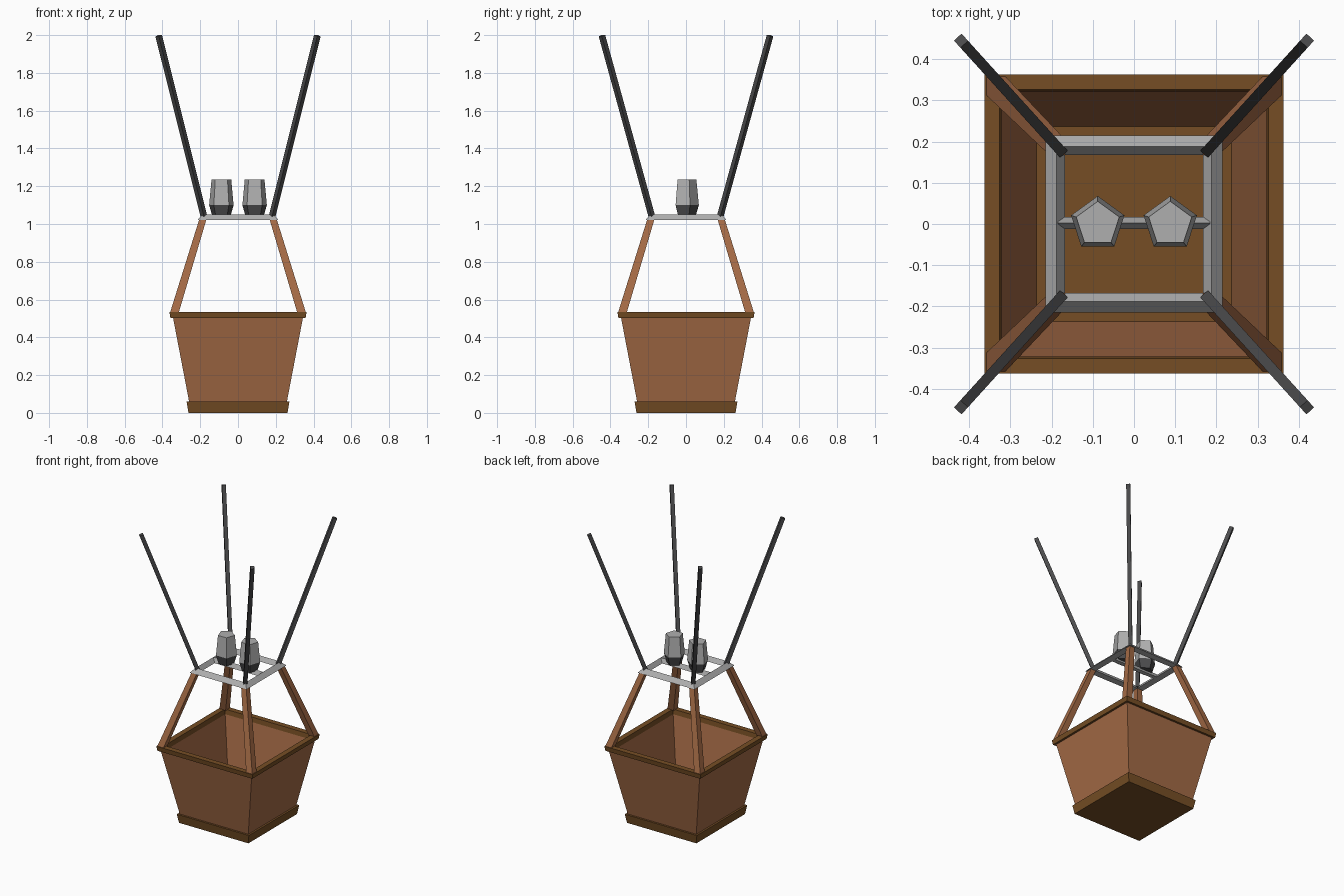
import bpy, bmesh, math
from mathutils import Vector

if "Cube" in bpy.data.objects:
    bpy.data.objects.remove(bpy.data.objects["Cube"])


def material(name, rgb):
    m = bpy.data.materials.new(name)
    m.diffuse_color = (*rgb, 1)
    m.use_nodes = True
    m.node_tree.nodes["Principled BSDF"].inputs["Base Color"].default_value = m.diffuse_color
    return m


WICKER = material("wicker brown", (0.37, 0.145, 0.06))
TRIM = material("dark trim brown", (0.18, 0.076, 0.018))
METAL = material("light metal", (0.43, 0.43, 0.43))
DARK = material("dark grey", (0.07, 0.07, 0.072))


def loft(name, rings, mats, closed=False):
    """Skin a list of point rings; cap the ends, or close the loop."""
    bm = bmesh.new()
    vs = [[bm.verts.new(p) for p in r] for r in rings]
    n = len(rings[0])
    for i in range(len(vs) if closed else len(vs) - 1):
        a, b = vs[i], vs[(i + 1) % len(vs)]
        for j in range(n):
            k = (j + 1) % n
            f = bm.faces.new((a[j], a[k], b[k], b[j]))
            f.material_index = min(i, len(mats) - 1)
    if not closed:
        bm.faces.new(vs[0][::-1])
        f = bm.faces.new(vs[-1])
        f.material_index = len(mats) - 1
    bmesh.ops.recalc_face_normals(bm, faces=bm.faces)
    me = bpy.data.meshes.new(name)
    bm.to_mesh(me)
    bm.free()
    for m in mats:
        me.materials.append(m)
    ob = bpy.data.objects.new(name, me)
    bpy.context.collection.objects.link(ob)
    return ob


def square(h, z, cx=0, cy=0):
    return [(cx + sx * h, cy + sy * h, z)
            for sx, sy in ((-1, -1), (1, -1), (1, 1), (-1, 1))]


def square_frame(name, profile, mat):
    """Sweep a (half width, z) profile around a square."""
    return loft(name, [square(h, z) for h, z in profile], [mat], closed=True)


# Basket: floor slab, flared walls, rim
loft("basket_base", [square(0.262, 0), square(0.272, 0.06)], [TRIM])
square_frame("basket_walls", [(0.257, 0.05), (0.345, 0.51), (0.325, 0.51), (0.235, 0.05)], WICKER)
square_frame("basket_rim", [(0.358, 0.503), (0.363, 0.535), (0.326, 0.535), (0.322, 0.503)], TRIM)

# Burner frame with triangular section, and cross bar
square_frame("burner_frame", [(0.215, 1.02), (0.188, 1.05), (0.168, 1.02)], METAL)
loft("burner_cross_bar", [[(x, -0.012, 1.02), (x, 0.017, 1.02), (x, 0.003, 1.05)]
                          for x in (-0.185, 0.185)], [METAL])

# Corner posts and ropes
for sx in (-1, 1):
    for sy in (-1, 1):
        tag = ("left" if sx < 0 else "right") + ("_front" if sy < 0 else "_back")
        loft("post_" + tag, [square(0.023, 0.53, sx * 0.337, sy * 0.337),
                             square(0.019, 1.025, sx * 0.186, sy * 0.186)], [WICKER])
        a = Vector((sx * 0.178, sy * 0.178, 1.03))
        b = Vector((sx * 0.42, sy * 0.445, 1.997))
        q = (b - a).to_track_quat('Z', 'Y')
        loft("rope_" + tag, [[p + q @ Vector(c) for c in square(0.0125, 0)]
                             for p in (a, b)], [DARK])

# Five-sided burners with dark lower parts
for sx, side in ((-1, "left"), (1, "right")):
    rings = [[(sx * 0.088 + r * math.sin(k * math.tau / 5),
               r * math.cos(k * math.tau / 5), z) for k in range(5)]
             for r, z in ((0.05, 1.04), (0.068, 1.1), (0.055, 1.235))]
    loft("burner_" + side, rings, [DARK, METAL])
